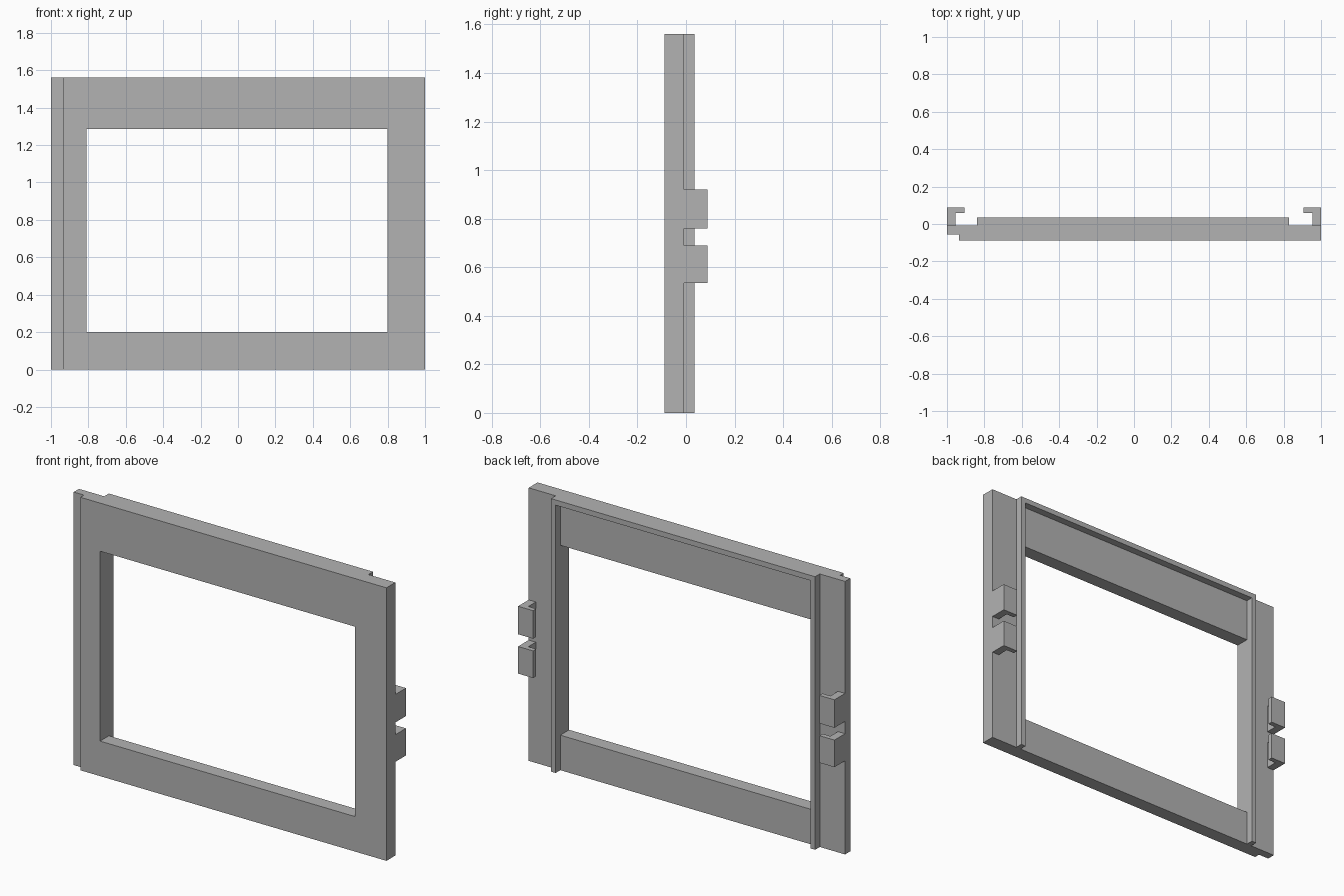
import bpy
import bmesh

cube = bpy.data.objects.get("Cube")
if cube:
    bpy.data.objects.remove(cube, do_unlink=True)

grey = bpy.data.materials.new("plain grey")
grey.use_nodes = True
grey.diffuse_color = (0.45, 0.45, 0.45, 1)
grey.node_tree.nodes["Principled BSDF"].inputs["Base Color"].default_value = grey.diffuse_color

HEIGHT = 1.56
FRONT, BACK = -0.088, 0.088     # overall depth
FLANGE, RIDGE = -0.008, 0.034   # back of the plate, back of the raised rim
LEFT, RIGHT = 0.80, -0.81       # window sides
BOTTOM, TOP = 0.20, 1.285       # window bottom and top
RIM = 0.03


def extrude(name, outline, z0, z1):
    """Extrude a plan outline of (x, y) points from z0 up to z1."""
    bm = bmesh.new()
    face = bm.faces.new([bm.verts.new((x, y, z0)) for x, y in outline])
    top = bmesh.ops.extrude_face_region(bm, geom=[face])["geom"]
    bmesh.ops.translate(bm, vec=(0, 0, z1 - z0),
                        verts=[v for v in top if isinstance(v, bmesh.types.BMVert)])
    bmesh.ops.recalc_face_normals(bm, faces=bm.faces)
    mesh = bpy.data.meshes.new(name)
    bm.to_mesh(mesh)
    bm.free()
    mesh.materials.append(grey)
    obj = bpy.data.objects.new(name, mesh)
    bpy.context.collection.objects.link(obj)
    return obj


def cut(obj, y0, y1, z0, z1):
    """Cut a box as wide as the window out of obj."""
    box = extrude("cutter", [(RIGHT, y0), (LEFT, y0), (LEFT, y1), (RIGHT, y1)], z0, z1)
    box.hide_render = True
    mod = obj.modifiers.new("cut", "BOOLEAN")
    mod.operation = "DIFFERENCE"
    mod.solver = "EXACT"
    mod.object = box
    bpy.context.view_layer.objects.active = obj
    bpy.ops.object.modifier_apply(modifier=mod.name)
    bpy.data.objects.remove(box, do_unlink=True)


# Frame: stepped right edge and raised back rim in one plan outline
step_x, step_y = -0.935, -0.055
frame = extrude("frame", [
    (step_x, FRONT), (1, FRONT), (1, FLANGE), (LEFT + RIM, FLANGE), (LEFT + RIM, RIDGE),
    (RIGHT - RIM, RIDGE), (RIGHT - RIM, FLANGE), (-1, FLANGE), (-1, step_y), (step_x, step_y),
], 0, HEIGHT)

# Window, then the recess that leaves two side ribs and a top lip
cut(frame, FRONT - 1, BACK + 1, BOTTOM, TOP)
cut(frame, FLANGE, BACK + 1, -1, HEIGHT - RIM)

# Two inward hooks on each side
for side, s in (("left", 1), ("right", -1)):
    for level, z0, z1 in (("lower", 0.535, 0.69), ("upper", 0.76, 0.92)):
        outline = [(1, FLANGE), (1, BACK), (0.905, BACK), (0.905, 0.06),
                   (0.955, 0.06), (0.955, FLANGE)]
        extrude(f"{side}_{level}_hook", [(s * x, y) for x, y in outline], z0, z1)
